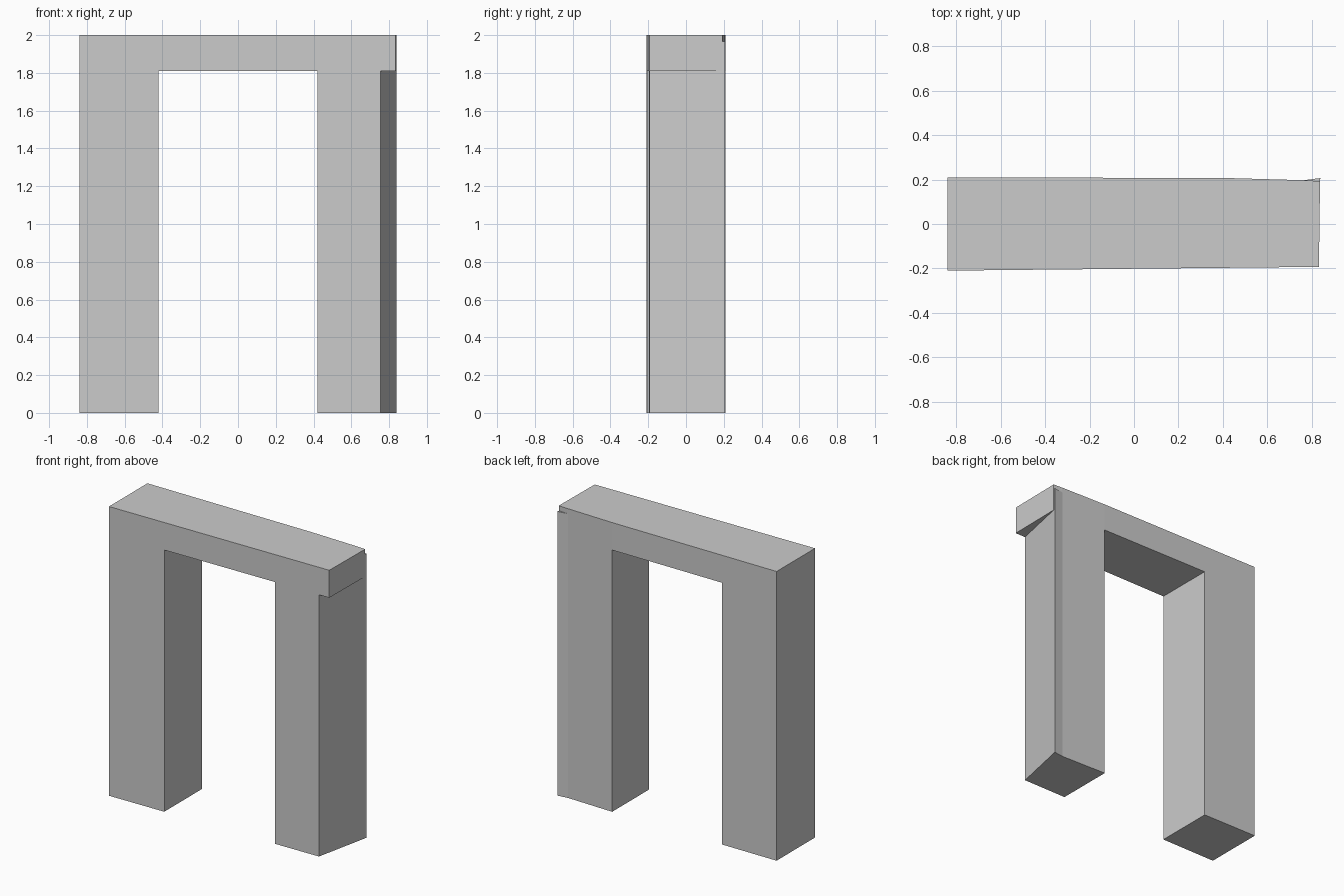
import bpy, bmesh

cube = bpy.data.objects.get("Cube")
if cube:
    bpy.data.objects.remove(cube, do_unlink=True)

stone = bpy.data.materials.new("stone grey")
stone.use_nodes = True
grey = (0.6, 0.6, 0.6, 1)
stone.diffuse_color = grey
stone.node_tree.nodes["Principled BSDF"].inputs["Base Color"].default_value = grey


def prism(name, footprint, z0, z1):
    """Extrude a plan outline from z0 up to z1."""
    bm = bmesh.new()
    base = bm.faces.new([bm.verts.new((x, y, z0)) for x, y in footprint])
    top = bmesh.ops.extrude_face_region(bm, geom=[base])["geom"]
    verts = [v for v in top if isinstance(v, bmesh.types.BMVert)]
    bmesh.ops.translate(bm, verts=verts, vec=(0, 0, z1 - z0))
    bmesh.ops.recalc_face_normals(bm, faces=bm.faces)
    mesh = bpy.data.meshes.new(name)
    bm.to_mesh(mesh)
    bm.free()
    mesh.materials.append(stone)
    obj = bpy.data.objects.new(name, mesh)
    bpy.context.collection.objects.link(obj)
    return obj


def cut(target, cutter):
    """Subtract the cutter and throw it away."""
    mod = target.modifiers.new("cut", "BOOLEAN")
    mod.operation = "DIFFERENCE"
    mod.solver = "EXACT"
    mod.object = cutter
    bpy.context.view_layer.objects.active = target
    bpy.ops.object.modifier_apply(modifier=mod.name)
    bpy.data.objects.remove(cutter, do_unlink=True)


# Whole arch block, slightly narrowing towards +x
arch = prism("arch", [(-0.84, -0.21), (0.833, -0.193), (0.838, 0.193), (0.77, 0.197),
                      (0.42, 0.207), (-0.84, 0.21)], 0, 2)

# Doorway between the two legs
cut(arch, prism("opening_cutter", [(-0.42, -1), (0.42, -1), (0.42, 1), (-0.42, 1)], -1, 1.81))

# Slanted outer side of one leg, leaving the lintel overhanging
cut(arch, prism("slant_cutter", [(0.743, -0.25), (0.95, -0.25), (0.95, 0.25), (0.849, 0.25)],
                -1, 1.81))

# Thin flared strip on the back corner of that leg
prism("back_corner_strip", [(0.765, 0.197), (0.833, 0.18), (0.84, 0.207)], 0, 1.965)
